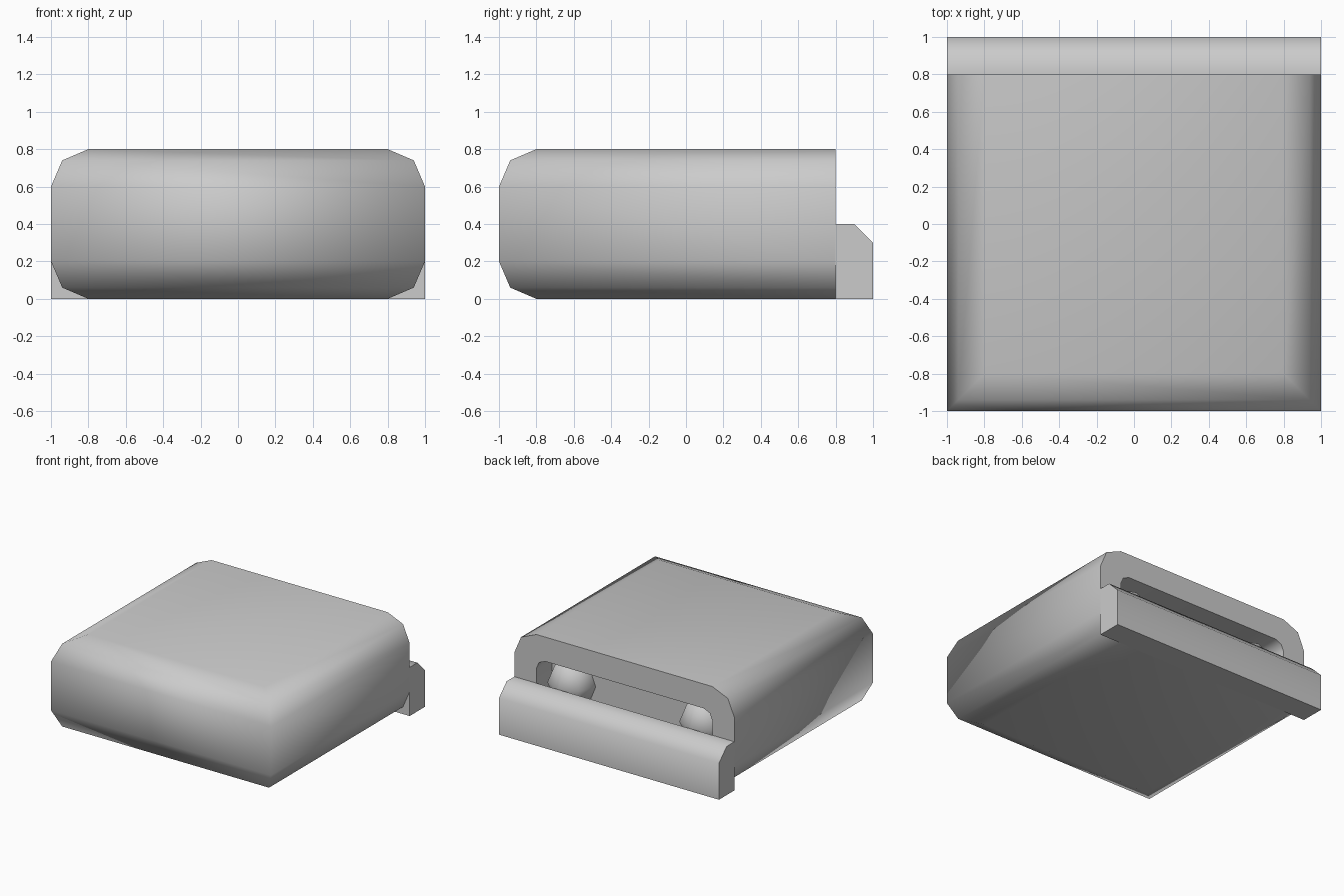
import bpy, bmesh

if "Cube" in bpy.data.objects:
    bpy.data.objects.remove(bpy.data.objects["Cube"])

# Rounded rim profile from bottom to top: (half width, z) outside and at the slot
OUTER = [(0.8, 0.0), (0.94, 0.06), (1.0, 0.2), (1.0, 0.6), (0.94, 0.74), (0.8, 0.8)]
SLOT = [(0.72, 0.2), (0.776, 0.224), (0.8, 0.28), (0.8, 0.52), (0.776, 0.576), (0.72, 0.6)]
BACK, WALL = 0.8, 0.6


def finish(name, bm):
    bmesh.ops.recalc_face_normals(bm, faces=bm.faces[:])
    mesh = bpy.data.meshes.new(name)
    bm.to_mesh(mesh)
    bm.free()
    obj = bpy.data.objects.new(name, mesh)
    bpy.context.collection.objects.link(obj)
    return obj


def bridge(bm, a, b, closed=True):
    n = len(a)
    return [bm.faces.new((a[i], a[(i + 1) % n], b[(i + 1) % n], b[i]))
            for i in range(n if closed else n - 1)]


def mark_sharp(bm, loop):
    for i, v in enumerate(loop):
        bm.edges.get((v, loop[(i + 1) % len(loop)])).smooth = False


def ring(bm, profile, y):
    pts = profile + [(-x, z) for x, z in reversed(profile)]
    return [bm.verts.new((x, y, z)) for x, z in pts]


# Body: rounded shell, soft on three sides and cut flat at the back
bm = bmesh.new()
layers = []
for w, z in OUTER:
    layers.append([bm.verts.new((x, y, z)) for x, y in
                   ((w, BACK), (w, -w), (-w, -w), (-w, BACK))])
for lower, upper in zip(layers, layers[1:]):
    bridge(bm, lower, upper, closed=False)
bm.faces.new(layers[0])
bm.faces.new(layers[-1])

# Back rim with a shallow slot
rim = [l[0] for l in layers] + [l[3] for l in reversed(layers)]
slot = ring(bm, SLOT, BACK)
wall = ring(bm, SLOT, WALL)
bridge(bm, rim, slot)
bridge(bm, slot, wall)
bm.faces.new(wall)
for f in bm.faces:
    f.smooth = True
for loop in (rim, slot, wall):
    mark_sharp(bm, loop)
finish("body", bm)

# Back ledge: chamfered bar across the full width
bm = bmesh.new()
profile = [(0.8, 0.0), (1.0, 0.0), (1.0, 0.3), (0.9, 0.4), (0.8, 0.4)]
ends = [[bm.verts.new((x, y, z)) for y, z in profile] for x in (-1, 1)]
bridge(bm, *ends)
for end in ends:
    bm.faces.new(end)
ledge = finish("back_ledge", bm)
bpy.context.view_layer.objects.active = ledge
ledge.select_set(True)
bpy.ops.object.shade_smooth_by_angle(angle=0.9)

# Round knobs half sunk in the slot wall
for side, x in (("left", -0.6), ("right", 0.6)):
    bpy.ops.mesh.primitive_uv_sphere_add(segments=8, ring_count=4, radius=0.2,
                                         location=(x, WALL, 0.4))
    bpy.context.object.name = side + "_knob"
    bpy.ops.object.shade_smooth()
